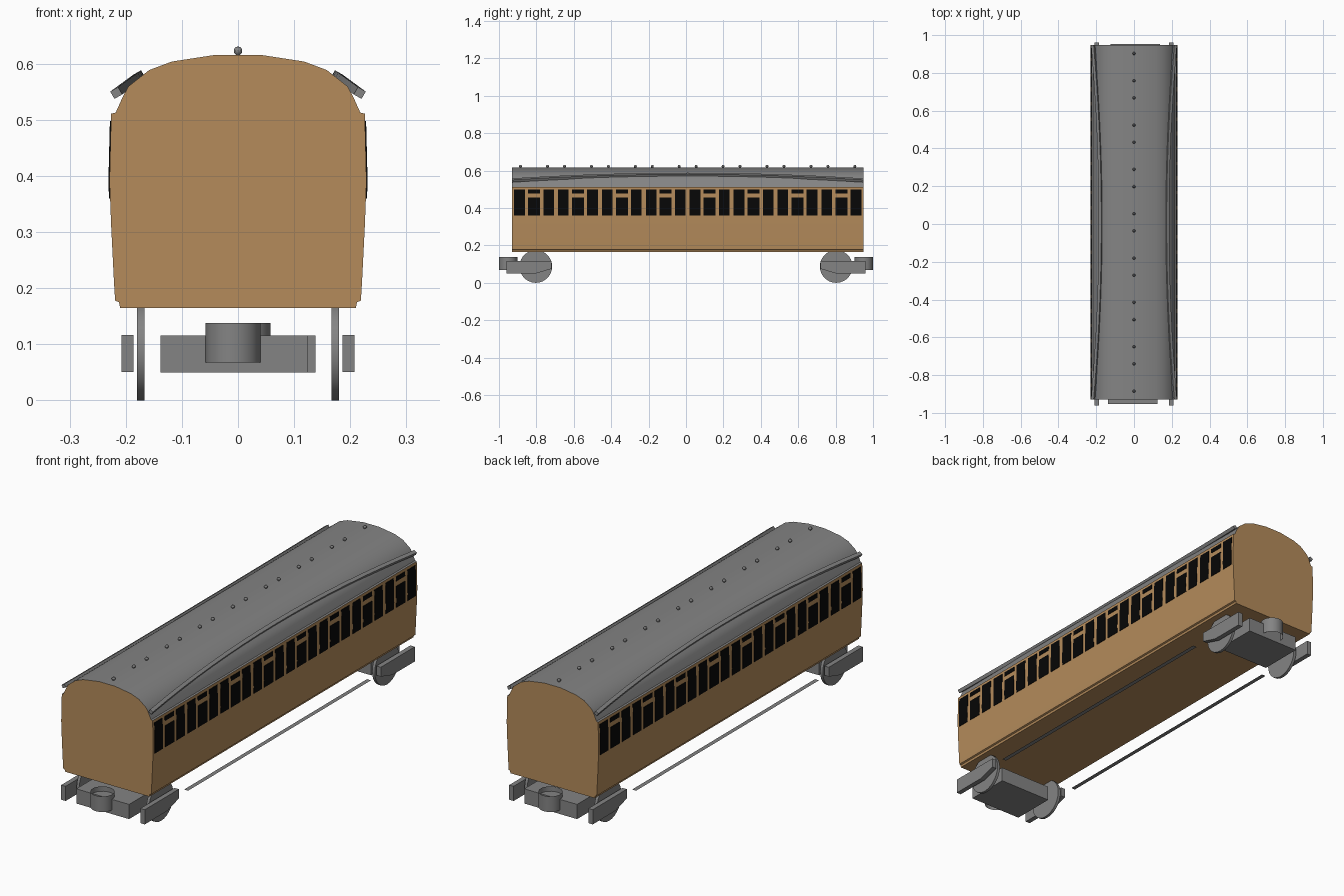
import bpy, bmesh, math
from mathutils import Matrix, Vector

cube = bpy.data.objects.get("Cube")
if cube:
    bpy.data.objects.remove(cube, do_unlink=True)


def material(name, rgb):
    m = bpy.data.materials.new(name)
    m.use_nodes = True
    m.diffuse_color = (*rgb, 1)
    m.node_tree.nodes["Principled BSDF"].inputs["Base Color"].default_value = (*rgb, 1)
    return m


TAN = material("tan_panel", (0.46, 0.26, 0.105))
GREY = material("grey_metal", (0.23, 0.23, 0.23))
BLACK = material("black_glass", (0.002, 0.002, 0.002))


def finish(name, bm, mats, smooth=False):
    bmesh.ops.recalc_face_normals(bm, faces=bm.faces)
    mesh = bpy.data.meshes.new(name)
    bm.to_mesh(mesh)
    bm.free()
    for m in mats:
        mesh.materials.append(m)
    ob = bpy.data.objects.new(name, mesh)
    bpy.context.scene.collection.objects.link(ob)
    if smooth:
        bpy.ops.object.select_all(action='DESELECT')
        ob.select_set(True)
        bpy.context.view_layer.objects.active = ob
        bpy.ops.object.shade_smooth_by_angle(angle=math.radians(30))
    return ob


def add_box(bm, lo, hi):
    lo, hi = Vector(lo), Vector(hi)
    mat = Matrix.Translation((lo + hi) / 2) @ Matrix.Diagonal((*(hi - lo), 1))
    return bmesh.ops.create_cube(bm, size=1, matrix=mat)["verts"]


def loft(bm, rings):
    """Skin closed rings of points and cap both ends."""
    loops = [[bm.verts.new(p) for p in ring] for ring in rings]
    for a, b in zip(loops, loops[1:]):
        for i in range(len(a)):
            j = (i + 1) % len(a)
            bm.faces.new((a[i], a[j], b[j], b[i]))
    bm.faces.new(loops[0])
    bm.faces.new(loops[-1])


# Carriage shell: half profile mirrored, then extruded along y
FRONT, BACK, EAVES = -0.93, 0.948, 0.511
half = [(0.21, 0.165), (0.212, 0.175), (0.219, 0.178), (0.221, 0.21),
        (0.226, 0.31), (0.229, 0.39), (0.226, EAVES), (0.218, 0.513),
        (0.205, 0.542), (0.195, 0.56), (0.158, 0.589), (0.118, 0.604),
        (0.04, 0.616)]
outline = half + [(-x, z) for x, z in reversed(half)]
bm = bmesh.new()
loft(bm, [[(x, y, z) for x, z in outline] for y in (FRONT, BACK)])
bm.normal_update()
for f in bm.faces:
    is_roof = abs(f.normal.y) < 0.5 and f.calc_center_median().z > EAVES
    f.material_index = int(is_roof)
finish("carriage_shell", bm, [TAN, GREY], True)


# Windows: thin plates following the side, eight compartments per side
def side_x(z):
    for (x0, z0), (x1, z1) in zip(half, half[1:]):
        if z0 <= z <= z1:
            return x0 + (x1 - x0) * (z - z0) / (z1 - z0)


def add_window(bm, s, y, width, z0, z1):
    levels = [z0] + ([0.39] if z0 < 0.39 < z1 else []) + [z1]
    rings = []
    for z in levels:
        x = side_x(z)
        rings.append([(s * (x + dx), y + dy * width / 2, z)
                      for dx, dy in ((-0.002, -1), (0.002, -1), (0.002, 1), (-0.002, 1))])
    loft(bm, rings)


PITCH = (BACK - FRONT) / 8
centres = [FRONT + PITCH * (i + 0.5) for i in range(8)]
for s, side in ((1, "left"), (-1, "right")):
    bm = bmesh.new()
    for c in centres:
        for off in (-0.078, 0.078):
            add_window(bm, s, c + off, 0.057, 0.36, 0.498)
        add_window(bm, s, c, 0.064, 0.36, 0.456)
        add_window(bm, s, c, 0.064, 0.478, 0.498)
    finish(side + "_windows", bm, [BLACK])

    # Rain strip arching along the roof edge
    bm = bmesh.new()
    rings = []
    for i in range(17):
        t = i / 8 - 1
        cx, cz = 0.176 + 0.041 * t * t, 0.578 - 0.03 * t * t
        y = (FRONT + BACK) / 2 + t * (BACK - FRONT) / 2
        ring = []
        for a, b in ((-1, -1), (1, -1), (1, 1), (-1, 1)):
            dx, dz = 0.008 * a, 0.0075 * b
            ring.append((s * (cx + 0.87 * dx + 0.5 * dz), y, cz - 0.5 * dx + 0.87 * dz))
        rings.append(ring)
    loft(bm, rings)
    finish(side + "_rain_strip", bm, [GREY])

    # Flat footboard strip between the bogies
    bm = bmesh.new()
    corners = [(0.187, -0.65), (0.207, -0.65), (0.207, 0.65), (0.187, 0.65)]
    bm.faces.new([bm.verts.new((s * x, y, 0.084)) for x, y in corners])
    finish(side + "_footboard", bm, [GREY])

# Round roof vents, two over each compartment
bm = bmesh.new()
for c in centres:
    for off in (-0.072, 0.072):
        bmesh.ops.create_uvsphere(bm, u_segments=10, v_segments=6, radius=0.008,
                                  matrix=Matrix.Translation((0, c + off, 0.623)))
finish("roof_vents", bm, [GREY], True)

# Bogies: the back one is the front one turned half way round
for end, angle in (("front", 0), ("back", math.pi)):
    turn = Matrix.Rotation(angle, 4, 'Z')

    bm = bmesh.new()
    add_box(bm, (-0.138, -0.953, 0.05), (0.125, -0.75, 0.116))
    bm.transform(turn)
    finish(end + "_bogie_block", bm, [GREY])

    # Open coupling tube
    bm = bmesh.new()
    bmesh.ops.create_cone(bm, cap_ends=False, segments=24, radius1=0.049, radius2=0.049,
                          depth=0.07, matrix=Matrix.Translation((-0.009, -0.951, 0.103)))
    bm.transform(turn)
    finish(end + "_coupling_tube", bm, [GREY], True)

    for s, side in ((-1, "a"), (1, "b")):
        bm = bmesh.new()
        loft(bm, [[(s * x, y, z) for y, z in ((-0.96, 0.051), (-0.8, 0.051), (-0.718, 0.075),
                                              (-0.718, 0.117), (-0.96, 0.117))]
                  for x in (0.186, 0.208)])
        bm.transform(turn)
        finish(end + "_side_beam_" + side, bm, [GREY])

        bm = bmesh.new()
        place = Matrix.Translation((s * 0.1735, -0.803, 0.0875)) @ Matrix.Rotation(math.pi / 2, 4, 'Y')
        bmesh.ops.create_cone(bm, cap_ends=True, segments=28, radius1=0.0875, radius2=0.0875,
                              depth=0.013, matrix=place)
        bm.transform(turn)
        finish(end + "_wheel_" + side, bm, [GREY], True)
